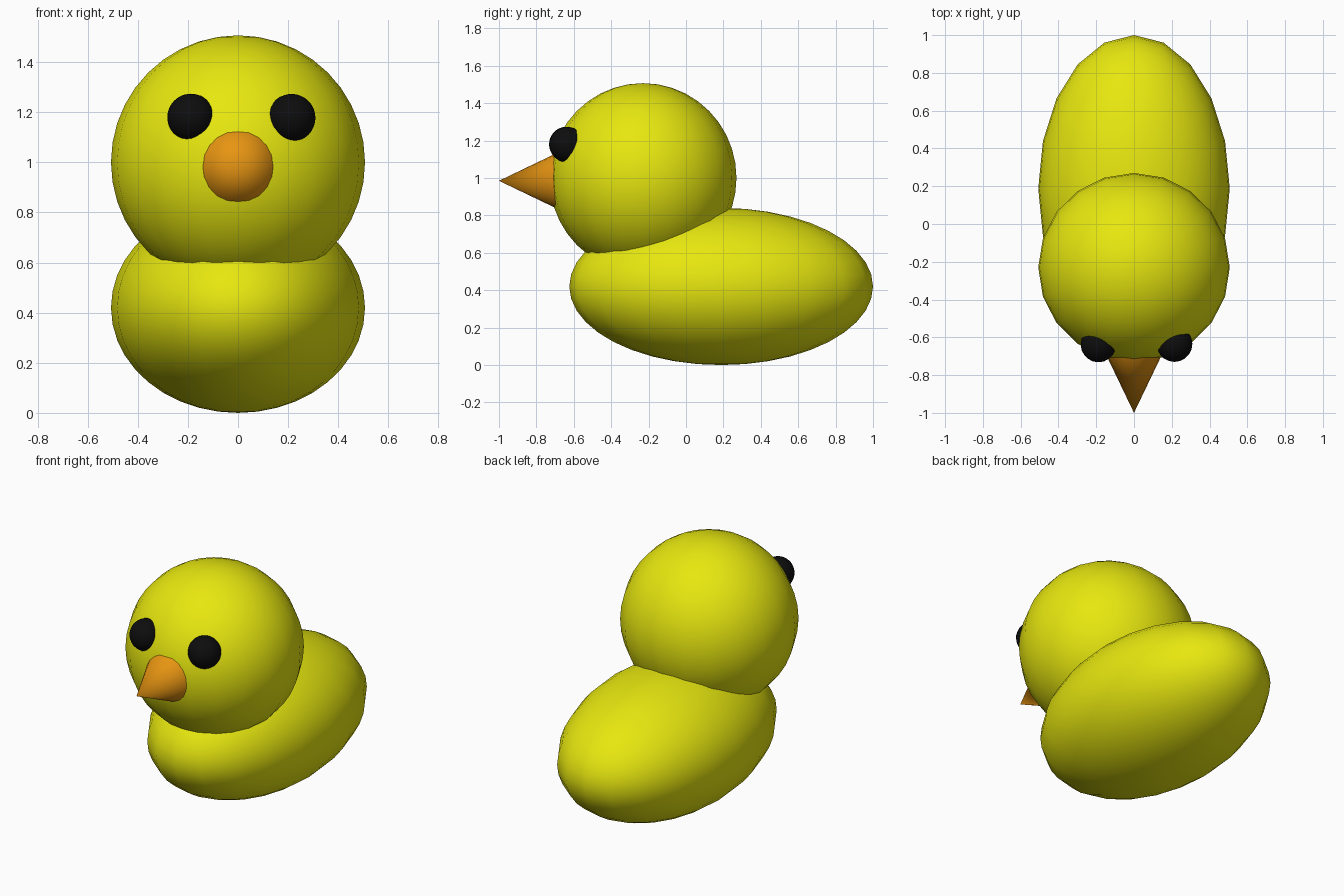
import bpy
import math

cube = bpy.data.objects.get("Cube")
if cube:
    bpy.data.objects.remove(cube, do_unlink=True)


def material(name, rgb):
    mat = bpy.data.materials.new(name)
    mat.use_nodes = True
    mat.diffuse_color = (*rgb, 1)
    mat.node_tree.nodes["Principled BSDF"].inputs["Base Color"].default_value = (*rgb, 1)
    return mat


yellow = material("yellow", (0.8, 0.8, 0.005))
orange = material("orange", (0.8, 0.3, 0.006))
black = material("black", (0.004, 0.004, 0.004))


def finish(name, mat):
    obj = bpy.context.object
    obj.name = name
    obj.data.materials.append(mat)
    bpy.ops.object.transform_apply(location=False, rotation=True, scale=True)
    bpy.ops.object.shade_smooth_by_angle(angle=math.radians(40))
    return obj


def ellipsoid(name, centre, radii, mat):
    bpy.ops.mesh.primitive_uv_sphere_add(segments=20, ring_count=20, radius=1, location=centre)
    bpy.context.object.scale = radii
    return finish(name, mat)


# Egg-shaped body and round head
ellipsoid("body", (0, 0.188, 0.42), (0.507, 0.812, 0.42), yellow)
ellipsoid("head", (0, -0.23, 1.0), (0.507, 0.5, 0.507), yellow)

# Eyes half sunk into the head, slightly uneven
ellipsoid("left_eye", (0.214, -0.635, 1.178), (0.095,) * 3, black)
ellipsoid("right_eye", (-0.188, -0.638, 1.18), (0.094,) * 3, black)

# Cone beak pointing forward, its base inside the head
beak_base, beak_tip = -0.65, -1.0
bpy.ops.mesh.primitive_cone_add(
    vertices=20, radius1=0.168, radius2=0, depth=beak_base - beak_tip,
    location=(0, (beak_base + beak_tip) / 2, 0.985), rotation=(math.pi / 2, 0, 0))
finish("beak", orange)
